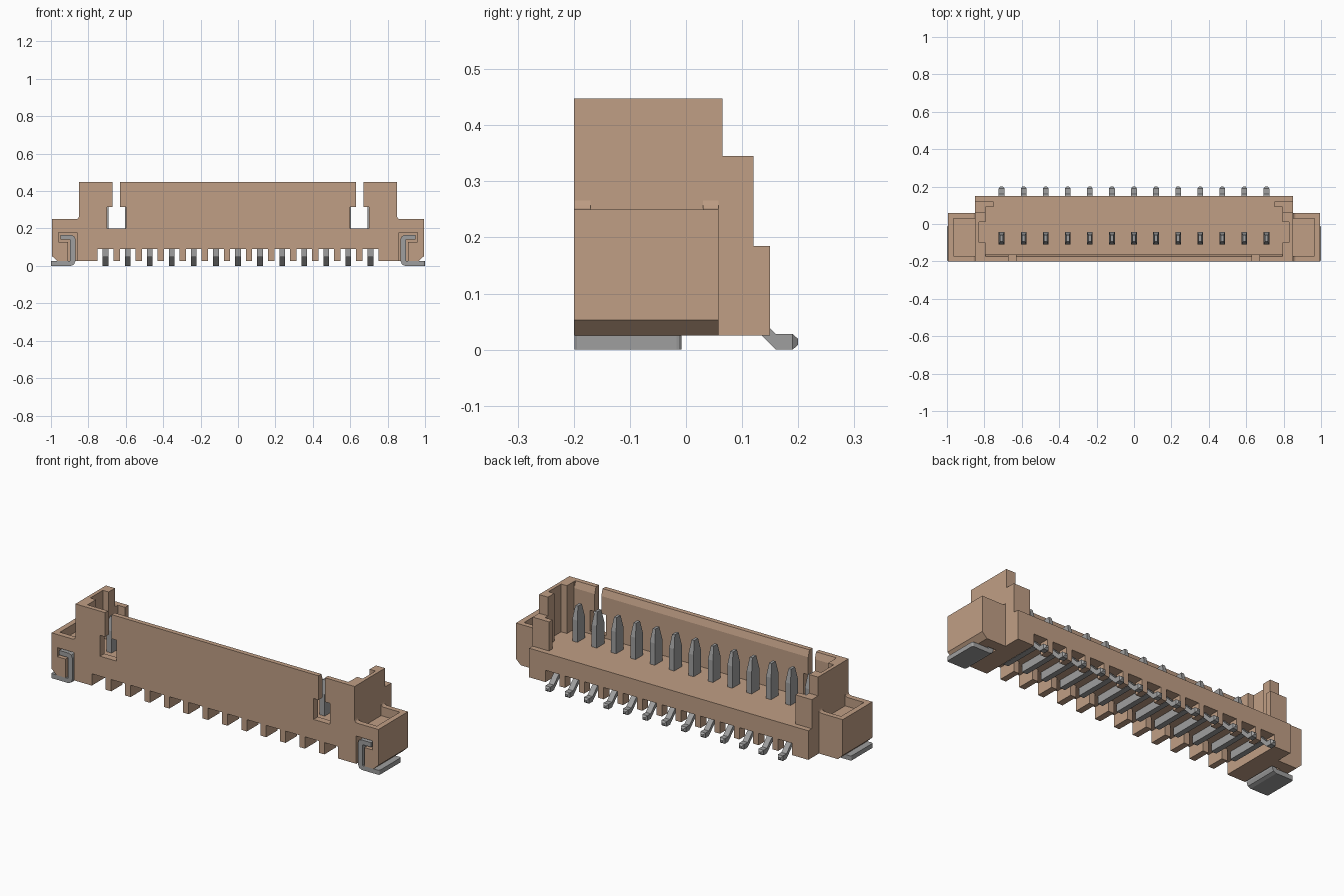
import bpy, bmesh

old = bpy.data.objects.get("Cube")
if old:
    bpy.data.objects.remove(old, do_unlink=True)


def material(name, rgb):
    m = bpy.data.materials.new(name)
    m.use_nodes = True
    m.diffuse_color = (*rgb, 1)
    bsdf = next(n for n in m.node_tree.nodes if n.type == 'BSDF_PRINCIPLED')
    bsdf.inputs["Base Color"].default_value = (*rgb, 1)
    bsdf.inputs["Roughness"].default_value = 0.6
    return m


TAN = material("tan plastic", (0.527, 0.345, 0.235))
GREY = material("grey metal", (0.345, 0.345, 0.345))


def add_prism(bm, points, axis, a, b):
    """Extrude a 2D outline along an axis: x -> (y,z), y -> (x,z), z -> (x,y)."""
    def place(p, t):
        return {'x': (t, p[0], p[1]), 'y': (p[0], t, p[1]), 'z': (p[0], p[1], t)}[axis]
    low = [bm.verts.new(place(p, a)) for p in points]
    high = [bm.verts.new(place(p, b)) for p in points]
    bm.faces.new(low)
    bm.faces.new(high)
    n = len(points)
    for i in range(n):
        j = (i + 1) % n
        bm.faces.new((low[i], low[j], high[j], high[i]))


def rect(x0, x1, z0, z1):
    return [(x0, z0), (x1, z0), (x1, z1), (x0, z1)]


def finish(bm, name, mat):
    bmesh.ops.recalc_face_normals(bm, faces=bm.faces[:])
    me = bpy.data.meshes.new(name)
    bm.to_mesh(me)
    bm.free()
    me.materials.append(mat)
    ob = bpy.data.objects.new(name, me)
    bpy.context.scene.collection.objects.link(ob)
    return ob


def prisms(name, outlines, axis, a, b, mat):
    bm = bmesh.new()
    for pts in outlines:
        add_prism(bm, pts, axis, a, b)
    return finish(bm, name, mat)


def cut(ob, outlines, axis, a, b):
    """Subtract prisms from an object, then drop the cutter."""
    cutter = prisms("cutter", outlines, axis, a, b, ob.data.materials[0])
    cutter.hide_render = True
    mod = ob.modifiers.new("cut", 'BOOLEAN')
    mod.operation = 'DIFFERENCE'
    mod.solver = 'EXACT'
    mod.object = cutter
    bpy.context.view_layer.objects.active = ob
    bpy.ops.object.modifier_apply(modifier=mod.name)
    bpy.data.objects.remove(cutter, do_unlink=True)


def flip(points, s):
    return [(s * x, z) for x, z in points]


PITCH = 0.118
PINS = [PITCH * (i - 6) for i in range(13)]

# Housing: stepped side profile
housing = prisms("housing", [[(-.2, .025), (.15, .025), (.15, .185), (.12, .185),
                              (.12, .345), (.065, .345), (.065, .448), (-.2, .448)]],
                 'x', -.85, .85, TAN)

# Cavity, open at the back, with a groove in each end wall
half = [(.75, .2), (.75, .09), (.795, .09), (.795, .01), (.83, .01),
        (.83, -.1), (.795, -.1), (.795, -.163)]
cut(housing, [half + flip(half[::-1], -1)], 'z', .185, .6)

# Sloped inner lip of the front wall
cut(housing, [[(-.174, .46), (-.174, .448), (-.161, .405), (-.15, .46)]], 'x', -.794, .794)

# Keyhole openings in the front wall
key = [(.60, .2), (.70, .2), (.70, .315), (.67, .315), (.67, .6),
       (.63, .6), (.63, .315), (.60, .315)]
cut(housing, [key, flip(key, -1)], 'y', -.3, -.14)

# Recess under the housing, then slots that leave a front and a back row of teeth
cut(housing, [rect(-.1, .1, -.1, .09)], 'x', -.75, .75)
cut(housing, [rect(x - .042, x + .042, -.1, .09) for x in PINS], 'y', -.3, .3)

for s, side in ((1, "left"), (-1, "right")):
    # End block with an open pocket on top and a channel for the solder tab
    block = prisms(side + "_end_block",
                   [flip([(.85, .025), (.965, .025), (.995, .053), (.995, .25),
                          (.866, .25), (.858, .252), (.852, .258), (.85, .266)], s)],
                   'y', -.2, .058, TAN)
    cut(block, [flip(rect(.84, .965, .2, .4), s)], 'y', -.17, .03)
    cut(block, [flip([(.86, 0), (.86, .178), (.96, .178), (.96, .128),
                      (.91, .128), (.91, 0)], s)], 'y', -.3, .0)

    # Bent metal solder tab with clipped foot corners
    bm = bmesh.new()
    add_prism(bm, flip([(.95, .165), (.89, .165), (.876, .159), (.87, .145),
                        (.87, .025), (.877, .007), (.895, 0), (1, 0), (1, .025),
                        (.897, .025), (.897, .14), (.95, .14)], s), 'y', -.199, -.008)
    corners = [e for e in bm.edges if all(abs(v.co.x) > .999 for v in e.verts)
               and abs(e.verts[0].co.z - e.verts[1].co.z) > .01]
    bmesh.ops.bevel(bm, geom=corners, offset=.009, segments=3, profile=.5,
                    affect='EDGES')
    finish(bm, side + "_solder_tab", GREY)

# Contact: upright blade with tapered tip, joined to a bent lead
W = .0153
bm = bmesh.new()
rings = []
for z, w, y0, y1 in ((.088, W, -.11, -.044), (.305, W, -.11, -.044),
                     (.376, .008, -.094, -.06)):
    rings.append([bm.verts.new(v) for v in
                  ((-w, y0, z), (w, y0, z), (w, y1, z), (-w, y1, z))])
bm.faces.new(rings[0])
bm.faces.new(rings[-1])
for a, b in zip(rings, rings[1:]):
    for i in range(4):
        j = (i + 1) % 4
        bm.faces.new((a[i], a[j], b[j], b[i]))
add_prism(bm, [(-.11, .047), (.113, .047), (.16, 0), (.19, 0), (.19, .028),
               (.16, .028), (.098, .09), (-.11, .09)], 'x', -W, W)
# Tapered lead end
base = [bm.verts.new(v) for v in ((-W, .19, 0), (W, .19, 0), (W, .19, .028), (-W, .19, .028))]
tip = [bm.verts.new(v) for v in ((-.007, .2, .009), (.007, .2, .009),
                                 (.007, .2, .019), (-.007, .2, .019))]
bm.faces.new(tip)
for i in range(4):
    j = (i + 1) % 4
    bm.faces.new((base[i], base[j], tip[j], tip[i]))
bmesh.ops.remove_doubles(bm, verts=bm.verts[:], dist=1e-5)
contact = finish(bm, "contact_1", GREY)
contact.location.x = PINS[0]
for i, x in enumerate(PINS[1:], 2):
    ob = bpy.data.objects.new("contact_%d" % i, contact.data)
    ob.location.x = x
    bpy.context.scene.collection.objects.link(ob)
